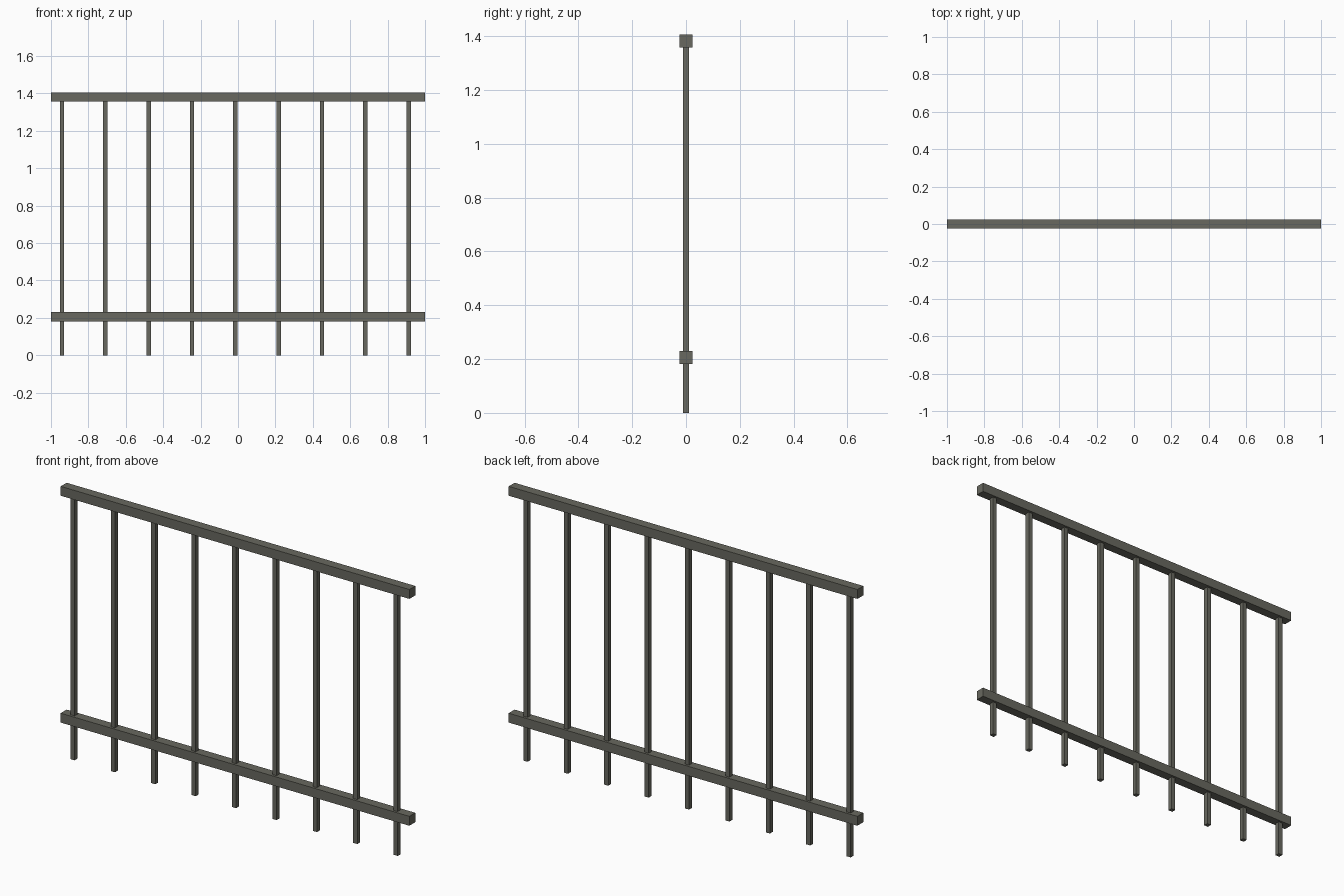
import bpy

if "Cube" in bpy.data.objects:
    bpy.data.objects.remove(bpy.data.objects["Cube"])

# One flat grey-olive metal colour
metal = bpy.data.materials.new("grey olive metal")
metal.diffuse_color = (0.14, 0.14, 0.115, 1)
metal.use_nodes = True
metal.node_tree.nodes["Principled BSDF"].inputs["Base Color"].default_value = metal.diffuse_color


def box(name, lo, hi):
    """Axis-aligned box between two corners."""
    centre = [(a + b) / 2 for a, b in zip(lo, hi)]
    bpy.ops.mesh.primitive_cube_add(size=1, location=centre)
    ob = bpy.context.object
    ob.name = name
    ob.scale = [b - a for a, b in zip(lo, hi)]
    bpy.ops.object.transform_apply(location=False, rotation=False, scale=True)
    ob.data.materials.append(metal)
    return ob


RAIL = 0.0243   # half thickness of rails
BAR = 0.0118    # half thickness of bars

# Horizontal rails
for name, z in (("top_rail", 1.382), ("bottom_rail", 0.206)):
    box(name, (-1, -RAIL, z - RAIL), (1, RAIL, z + RAIL))

# Nine upright bars, running through the bottom rail into the top rail
for i in range(9):
    x = -0.941 + i * 0.2317
    box(f"upright_bar_{i + 1}", (x - BAR, -BAR, 0), (x + BAR, BAR, 1.36))
